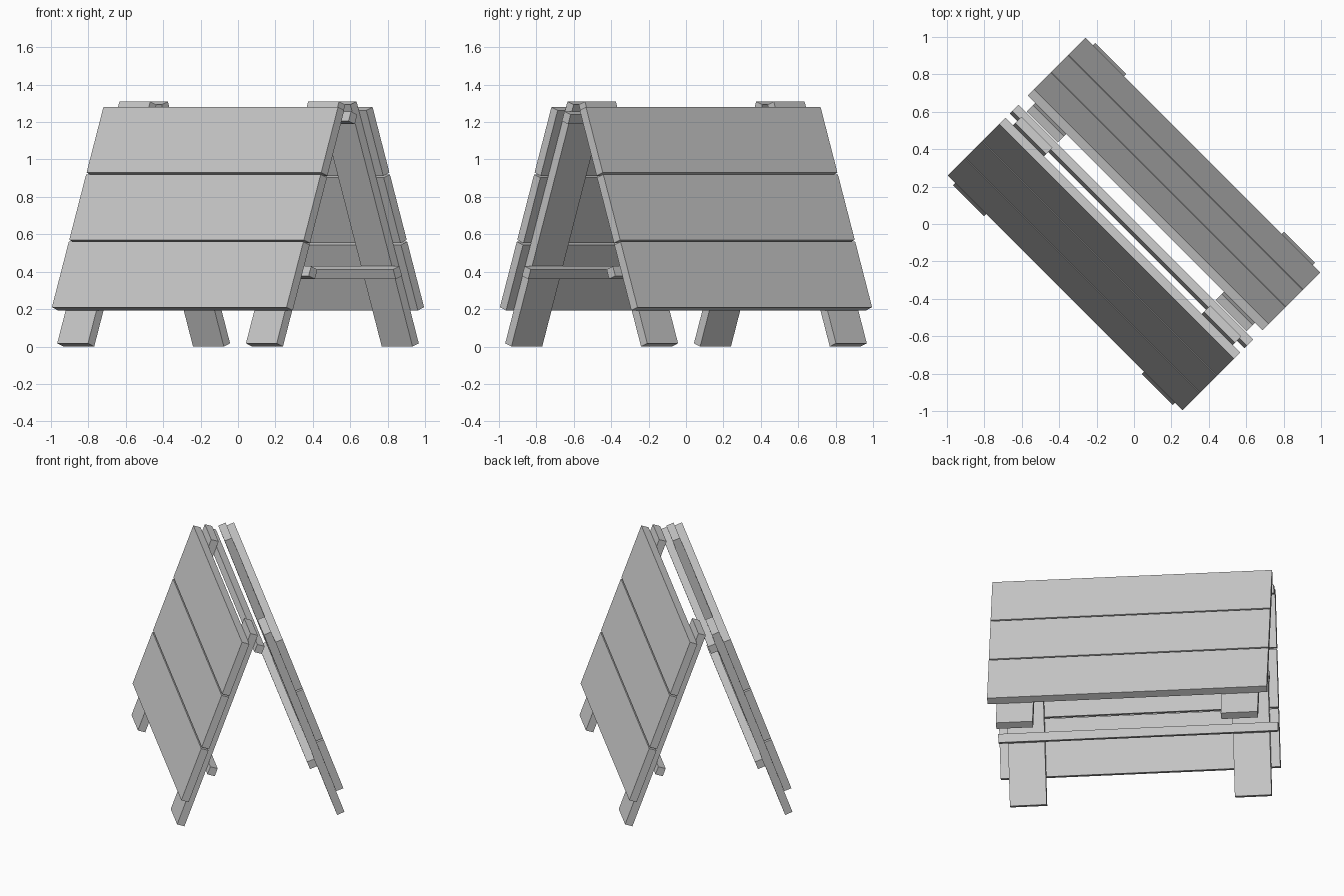
import bpy, bmesh
from math import radians
from mathutils import Matrix, Vector

if "Cube" in bpy.data.objects:
    bpy.data.objects.remove(bpy.data.objects["Cube"])

TILT = radians(20)      # lean of each panel
T = 0.05                # board thickness
HALF = 0.887            # half length of the boards

# Frame of the front panel: x along the boards, y outward depth (negative = outward), z up the slope
FRONT = (Matrix.Rotation(radians(-45), 4, 'Z')
         @ Matrix.Translation((0, -0.537, 0.017))
         @ Matrix.Rotation(-TILT, 4, 'X'))
BACK = Matrix.Rotation(radians(180), 4, 'Z') @ FRONT


def board(name, frame, x, y, z):
    """Box between the given (low, high) ranges, placed in a panel frame."""
    bm = bmesh.new()
    bmesh.ops.create_cube(bm, size=1)
    ranges = (x, y, z)
    bm.transform(Matrix.Translation(Vector([(a + b) / 2 for a, b in ranges]))
                 @ Matrix.Diagonal([b - a for a, b in ranges] + [1]))
    bm.transform(frame)
    mesh = bpy.data.meshes.new(name)
    bm.to_mesh(mesh)
    bm.free()
    obj = bpy.data.objects.new(name, mesh)
    bpy.context.collection.objects.link(obj)


for side, frame in (("front", FRONT), ("back", BACK)):
    # Three planks on the outside of each panel
    for i in range(3):
        s = 0.187 + i * 0.383
        board(f"{side}_plank_{i + 1}", frame, (-HALF, HALF), (-T, 0), (s, s + 0.373))
    # Two legs behind the planks
    board(f"{side}_leg_left", frame, (-0.83, -0.597), (0, T), (0, 1.376))
    board(f"{side}_leg_right", frame, (0.597, 0.83), (0, T), (0, 1.376))
    # Low brace across the inside of the legs
    board(f"{side}_brace", frame, (-HALF, HALF), (T, 2 * T), (0.402, 0.457))

# Ridge bar just under the leg tops
board("ridge_bar", FRONT, (-HALF, HALF), (T, 2 * T), (1.283, 1.338))
